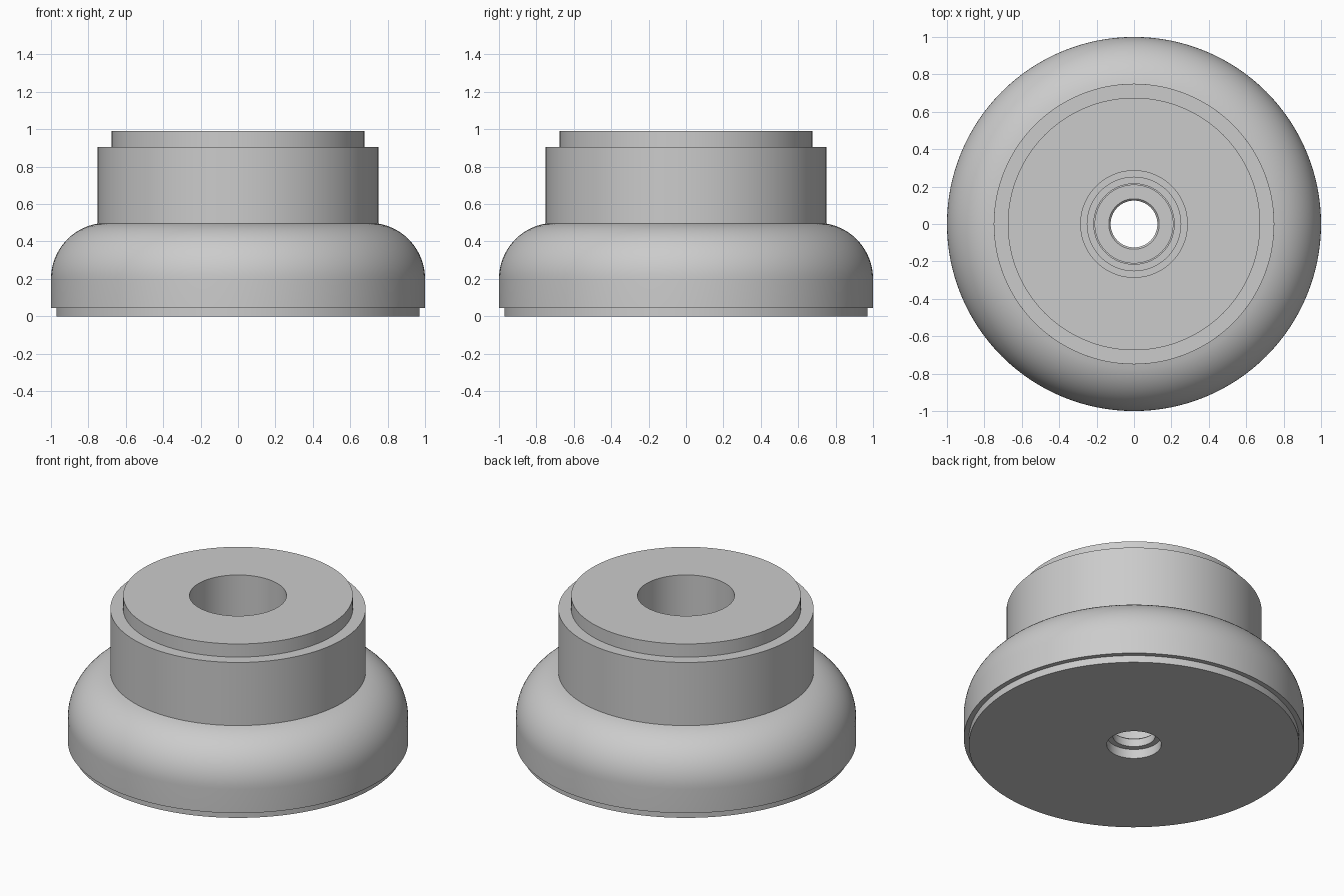
import bpy
import bmesh
from math import sin, cos, pi, radians

SEGMENTS = 128

cube = bpy.data.objects.get("Cube")
if cube:
    bpy.data.objects.remove(cube, do_unlink=True)

grey = bpy.data.materials.new("plain grey")
grey.use_nodes = True
colour = (0.6, 0.6, 0.6, 1)
grey.diffuse_color = colour
grey.node_tree.nodes["Principled BSDF"].inputs["Base Color"].default_value = colour


def lathe(name, profile, material):
    """Revolve a closed (radius, height) profile around the z axis."""
    bm = bmesh.new()
    rings = []
    for r, z in profile:
        rings.append([bm.verts.new((r * cos(2 * pi * i / SEGMENTS),
                                    r * sin(2 * pi * i / SEGMENTS), z))
                      for i in range(SEGMENTS)])
    for a, b in zip(rings, rings[1:] + rings[:1]):
        for i in range(SEGMENTS):
            j = (i + 1) % SEGMENTS
            bm.faces.new((a[i], a[j], b[j], b[i]))
    bmesh.ops.recalc_face_normals(bm, faces=bm.faces)
    mesh = bpy.data.meshes.new(name)
    bm.to_mesh(mesh)
    bm.free()
    mesh.materials.append(material)
    obj = bpy.data.objects.new(name, mesh)
    bpy.context.collection.objects.link(obj)
    bpy.ops.object.select_all(action='DESELECT')
    obj.select_set(True)
    bpy.context.view_layer.objects.active = obj
    bpy.ops.object.shade_smooth_by_angle(angle=radians(25))
    return obj


# Stepped foot, then the rounded shoulder of the flange
foot = [(0.16, 0), (0.97, 0), (0.97, 0.045), (1, 0.045)]
steps = 16
shoulder_angle = radians(80.4)
shoulder = [(0.7 + 0.3 * cos(shoulder_angle * i / steps),
             0.2 + 0.3 * sin(shoulder_angle * i / steps))
            for i in range(steps + 1)]

# Neck with a raised top land
neck = [(0.75, 0.905), (0.675, 0.905), (0.675, 0.99)]

# Stepped bore from the top down to the small through hole
bore = [(0.285, 0.99), (0.285, 0.5), (0.25, 0.5), (0.25, 0.36),
        (0.215, 0.36), (0.215, 0.22), (0.208, 0.22), (0.208, 0.12),
        (0.135, 0.12), (0.125, 0.11), (0.125, 0.06), (0.16, 0.06)]

lathe("flanged_bushing", foot + shoulder + neck + bore, grey)
